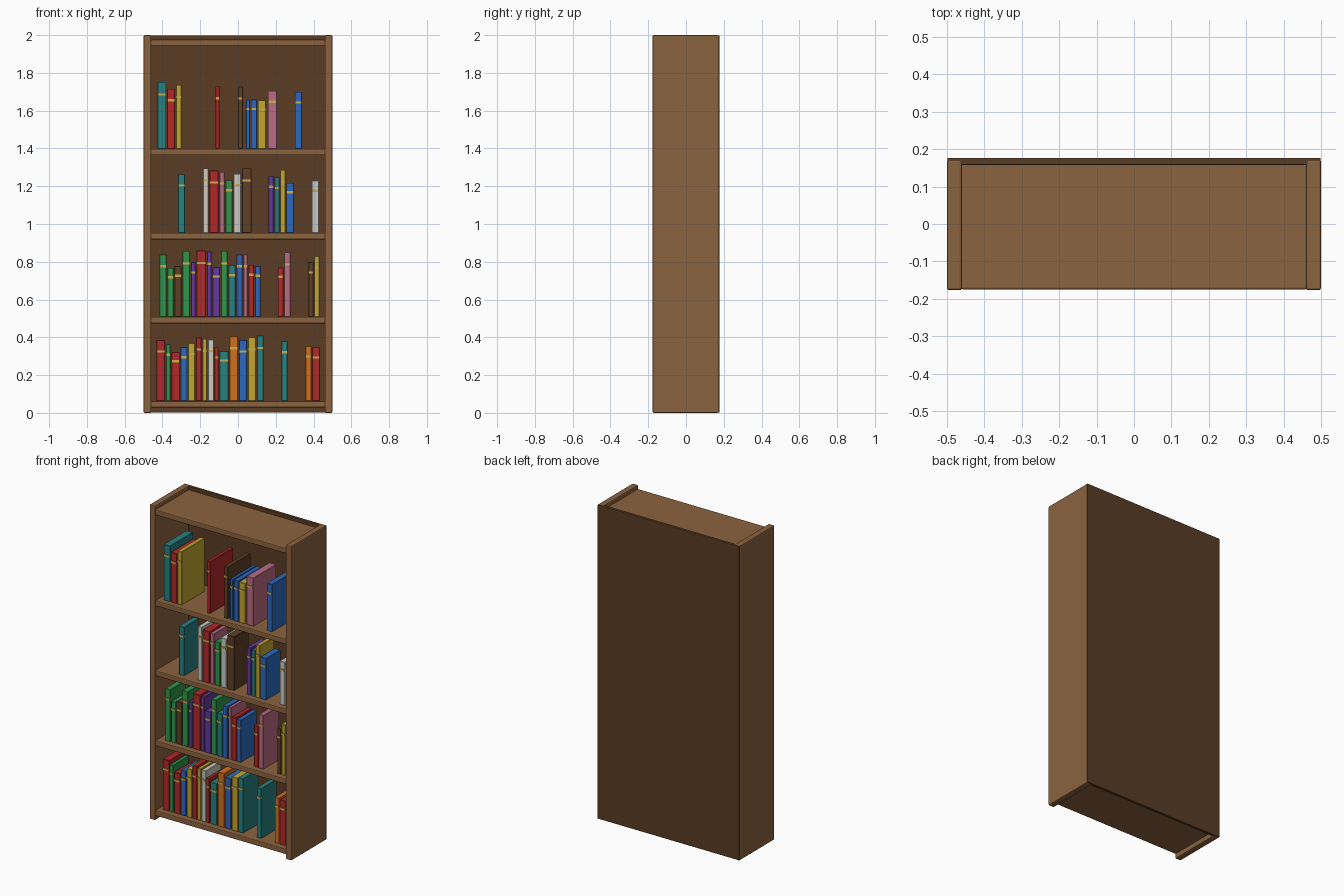
import bpy, bmesh
from mathutils import Vector

if "Cube" in bpy.data.objects:
    bpy.data.objects.remove(bpy.data.objects["Cube"])


def material(name, rgb):
    m = bpy.data.materials.new(name)
    m.diffuse_color = (*rgb, 1)
    m.use_nodes = True
    m.node_tree.nodes["Principled BSDF"].inputs["Base Color"].default_value = m.diffuse_color
    return m


WOOD = material("wood", (0.26, 0.125, 0.05))
BACK = material("dark wood", (0.10, 0.045, 0.018))
GOLD = material("gold", (0.60, 0.42, 0.08))
COVERS = {k: material(n, c) for k, n, c in [
    ("t", "teal", (0.02, 0.22, 0.22)), ("r", "red", (0.45, 0.02, 0.02)),
    ("y", "yellow", (0.55, 0.38, 0.03)), ("n", "brown", (0.11, 0.05, 0.018)),
    ("b", "blue", (0.025, 0.14, 0.52)), ("p", "pink", (0.50, 0.15, 0.23)),
    ("w", "white", (0.62, 0.60, 0.55)), ("g", "green", (0.03, 0.30, 0.07)),
    ("v", "violet", (0.13, 0.04, 0.35)), ("o", "orange", (0.65, 0.16, 0.012))]}


def box(name, lo, hi, mat, bevel=0.0, segments=2):
    lo, hi = Vector(lo), Vector(hi)
    bm = bmesh.new()
    bmesh.ops.create_cube(bm, size=1)
    bmesh.ops.scale(bm, vec=hi - lo, verts=bm.verts)
    me = bpy.data.meshes.new(name)
    bm.to_mesh(me)
    bm.free()
    me.materials.append(mat)
    ob = bpy.data.objects.new(name, me)
    ob.location = (lo + hi) / 2
    bpy.context.collection.objects.link(ob)
    if bevel:
        mod = ob.modifiers.new("bevel", 'BEVEL')
        mod.width, mod.segments = bevel, segments
    return ob


# Carcass: two sides, back panel, five boards
for name, x in (("left_side", -0.48), ("right_side", 0.48)):
    box(name, (x - 0.02, -0.177, 0), (x + 0.02, 0.172, 2), WOOD, 0.006)
box("back_panel", (-0.499, 0.158, 0.001), (0.499, 0.177, 1.999), BACK, 0.003)
SHELF_TOPS = [0.063, 0.508, 0.953, 1.398]
for i, z in enumerate(SHELF_TOPS + [1.976]):
    box(f"shelf_{i + 1}", (-0.462, -0.175, z - 0.034), (0.462, 0.165, z), WOOD, 0.005)

# Books: per shelf, runs of (left edge, cover colours, (right edge, height) in mm)
ROWS = [
    (0.155, [
        (-431, "rgrbyrywrtobyt", [
            (-386, 323), (-357, 302), (-309, 260), (-269, 286), (-227, 307),
            (-193, 336), (-164, 329), (-129, 326), (-103, 284), (-50, 265),
            (0, 344), (48, 323), (95, 339), (135, 347)]),
        (230, "t", [(262, 318)]),
        (357, "or", [(388, 291), (433, 284)])]),
    (0.16, [
        (-415, "ggngvrvvgtbprb", [
            (-378, 331), (-341, 260), (-299, 270), (-254, 350), (-225, 291),
            (-169, 352), (-140, 347), (-95, 265), (-55, 350), (-13, 273),
            (24, 331), (50, 331), (85, 276), (119, 270)]),
        (211, "rp", [(240, 262), (277, 342)]),
        (373, "ny", [(399, 291), (431, 323)])]),
    (0.145, [
        (-317, "t", [(-280, 310)]),
        (-185, "wrpgwn", [(-156, 342), (-103, 329), (-71, 323),
                          (-29, 278), (16, 313), (71, 342)]),
        (161, "vtyb", [(188, 302), (219, 294), (251, 334), (296, 265)]),
        (391, "w", [(428, 276)])]),
    (0.23, [
        (-425, "try", [(-380, 355), (-333, 318), (-299, 339)]),
        (-119, "r", [(-98, 331)]),
        (0, "n", [(26, 329)]),
        (42, "bby", [(63, 260), (100, 260), (148, 257)]),
        (158, "p", [(206, 307)]),
        (301, "b", [(338, 302)])]),
]
FRONT = -0.14
for shelf, (z, (depth, runs)) in enumerate(zip(SHELF_TOPS, ROWS), 1):
    for left, colours, books in runs:
        for c, (right, height) in zip(colours, books):
            x0, x1, h = left / 1000, right / 1000, height / 1000
            box(f"book_{shelf}", (x0, FRONT, z), (x1, FRONT + depth, z + h),
                COVERS[c], 0.002, 1)
            # Gold band across the spine
            zb = z + h * 0.81
            box(f"spine_band_{shelf}", (x0 + 0.001, FRONT - 0.005, zb - 0.006),
                (x1 - 0.001, FRONT + 0.004, zb + 0.006), GOLD)
            left = right + 5
